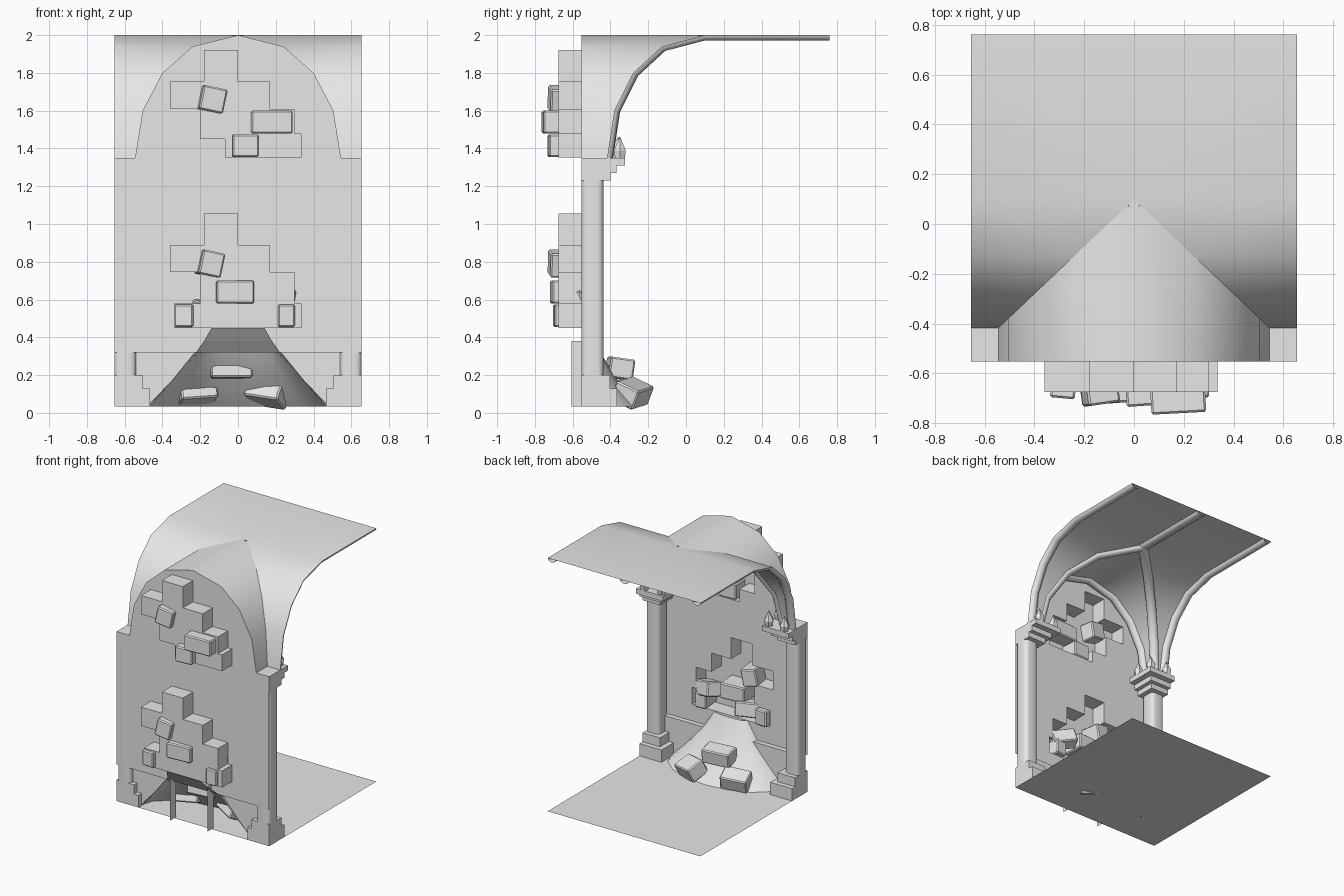
import bpy, bmesh, math
from mathutils import Vector, Euler

cube = bpy.data.objects.get("Cube")
if cube:
    bpy.data.objects.remove(cube, do_unlink=True)

stone = bpy.data.materials.new("grey_stone")
stone.use_nodes = True
grey = (0.8, 0.8, 0.8, 1)
stone.diffuse_color = grey
stone.node_tree.nodes["Principled BSDF"].inputs["Base Color"].default_value = grey


def finish(bm, name, smooth=None):
    """Turn a bmesh into a named stone object."""
    mesh = bpy.data.meshes.new(name)
    bm.to_mesh(mesh)
    bm.free()
    mesh.materials.append(stone)
    ob = bpy.data.objects.new(name, mesh)
    bpy.context.collection.objects.link(ob)
    if smooth:
        bpy.ops.object.select_all(action="DESELECT")
        ob.select_set(True)
        bpy.context.view_layer.objects.active = ob
        bpy.ops.object.shade_smooth_by_angle(angle=math.radians(smooth))
    return ob


def grid(name, rows, smooth=None):
    """Skin a list of equally long point rows."""
    bm = bmesh.new()
    vs = [[bm.verts.new(p) for p in row] for row in rows]
    for a, b in zip(vs, vs[1:]):
        for i in range(len(a) - 1):
            bm.faces.new((a[i], a[i + 1], b[i + 1], b[i]))
    bmesh.ops.remove_doubles(bm, verts=bm.verts, dist=0.0005)
    return finish(bm, name, smooth)


def box(name, lo, hi, bevel=0):
    """Box between two corners, with optional rounded upright edges."""
    bm = bmesh.new()
    lo, hi = Vector(lo), Vector(hi)
    bmesh.ops.create_cube(bm, size=1)
    for v in bm.verts:
        v.co = (lo + hi) / 2 + v.co * (hi - lo)
    if bevel:
        upright = [e for e in bm.edges
                   if abs(e.verts[0].co.z - e.verts[1].co.z) > 0.01]
        bmesh.ops.bevel(bm, geom=upright, offset=bevel, segments=3,
                        profile=0.5, affect="EDGES")
    return finish(bm, name, 40 if bevel else None)


def brick(name, centre, size, turn):
    """Loose, softly chipped block."""
    bm = bmesh.new()
    bmesh.ops.create_cube(bm, size=1)
    for v in bm.verts:
        v.co *= Vector(size)
    bmesh.ops.bevel(bm, geom=bm.edges[:], offset=0.008, segments=1,
                    affect="EDGES")
    ob = finish(bm, name)
    ob.location = centre
    ob.rotation_euler = Euler([math.radians(a) for a in turn])
    return ob


def rib(name, path, across, radius, depth):
    """Half-round moulding hanging under a path."""
    path = [Vector(p) for p in path]
    across = Vector(across).normalized()
    rows = []
    for i, p in enumerate(path):
        along = path[min(i + 1, len(path) - 1)] - path[max(i - 1, 0)]
        down = along.normalized().cross(across)
        # the underside always points towards the room
        if down.z > 0 or (abs(down.z) < 0.01 and down.y < 0):
            down = -down
        rows.append([p + across * radius * math.cos(t) + down * depth * math.sin(t)
                     for t in (k * math.pi / 6 for k in range(7))])
    return grid(name, rows, 60)


W, WALL, BACK, FLOOR, SPRING = 0.655, -0.553, 0.76, 0.035, 1.35

# Floor
grid("floor", [[(-W, WALL, FLOOR), (W, WALL, FLOOR)],
               [(-W, BACK, FLOOR), (W, BACK, FLOOR)]])

# Arch half profile shared by wall, webs and ribs
arch = [(0.545, SPRING), (0.505, 1.6), (0.4, 1.8), (0.24, 1.94), (0, 2.0)]


def diag(x):
    return 0.1 - 0.95 * x


full_arch = arch + [(-x, z) for x, z in arch[-2::-1]]

# Stepped outlines of the broken masonry
steps = [(-0.2, 0.745), (-0.36, 0.745), (-0.36, 0.89), (-0.18, 0.89),
         (-0.18, 1.055), (0, 1.055), (0, 0.89), (0.17, 0.89),
         (0.17, 0.745), (0.3, 0.745)]
low_hole = steps + [(0.3, 0.58), (0.335, 0.58), (0.335, 0.45),
                    (-0.335, 0.45), (-0.335, 0.58), (-0.2, 0.58)]
high_hole = [(x, z + 0.865) for x, z in steps]
high_hole += [(0.3, 1.48), (0.335, 1.48), (0.335, 1.353), (-0.07, 1.353),
              (-0.07, 1.45), (-0.2, 1.45)]

# Wall with two openings
bm = bmesh.new()
outer = [(-W, 0.32), (W, 0.32), (W, SPRING)] + full_arch + [(-W, SPRING)]
edges = []
for loop in (outer, low_hole, high_hole):
    vs = [bm.verts.new((x, WALL, z)) for x, z in loop]
    edges += [bm.edges.new((vs[i - 1], vs[i])) for i in range(len(vs))]
bmesh.ops.triangle_fill(bm, edges=edges, use_beauty=True, normal=(0, -1, 0))
finish(bm, "wall")

# Recesses behind the openings
for name, loop in (("lower_recess", low_hole), ("upper_recess", high_hole)):
    bm = bmesh.new()
    front = [bm.verts.new((x, WALL, z)) for x, z in loop]
    rear = [bm.verts.new((x, -0.675, z)) for x, z in loop]
    for i in range(len(loop)):
        bm.faces.new((front[i - 1], front[i], rear[i], rear[i - 1]))
    bm.faces.new(rear)
    bmesh.ops.recalc_face_normals(bm, faces=bm.faces)
    finish(bm, name)

# Vault: front web, then the side webs running out to the open edge
grid("front_web", [[(x, WALL, z), (x, diag(abs(x)), z)] for x, z in full_arch], 45)
for s, side in ((1, "left"), (-1, "right")):
    curve = [(x, diag(x), z) for x, z in arch] + [(0, BACK, 2.0)]
    grid(side + "_web", [[(s * x, y, z), (s * W, y, z)] for x, y, z in curve], 45)
    rib(side + "_edge_rib", [(s * 0.622, y, z) for x, y, z in curve],
        (1, 0, 0), 0.033, 0.028)
    rib(side + "_diagonal_rib", [(s * x, y, z) for x, y, z in curve[:-1]],
        (0.95, s, 0), 0.035, 0.028)
rib("ridge_rib", [(0, diag(0), 2.0), (0, BACK, 2.0)], (1, 0, 0), 0.038, 0.025)
rib("wall_rib", [(x, -0.52, z) for x, z in full_arch], (0, 1, 0), 0.033, 0.028)

# Corner columns: stacked plinth, shaft and stepped capital
for s, side in ((1, "left"), (-1, "right")):
    for part, reach, z0, z1, bevel in (
            ("plinth", 0.188, FLOOR, 0.13, 0), ("base", 0.15, 0.13, 0.2, 0),
            ("shaft", 0.116, 0.2, 1.23, 0.03), ("capital_low", 0.153, 1.23, 1.27, 0),
            ("capital_mid", 0.185, 1.27, 1.31, 0), ("capital_top", 0.23, 1.31, SPRING, 0)):
        xs = sorted((s * W, s * (W - reach)))
        box(f"{side}_column_{part}", (xs[0], WALL, z0),
            (xs[1], WALL + reach, z1), bevel)
    # Pointed leaves over the capital
    for i, (x, y) in enumerate(((0.6, -0.35), (0.46, -0.36), (0.455, -0.49))):
        bm = bmesh.new()
        ring = [(0.03, SPRING), (0.036, 1.39), (0.0, 1.465)]
        rows = [[bm.verts.new((s * x + r * math.cos(a), y + r * math.sin(a), z))
                 for a in (k * math.pi / 3 for k in range(6))] for r, z in ring]
        for a, b in zip(rows, rows[1:]):
            for k in range(6):
                bm.faces.new((a[k - 1], a[k], b[k], b[k - 1]))
        bmesh.ops.remove_doubles(bm, verts=bm.verts, dist=0.0005)
        bmesh.ops.recalc_face_normals(bm, faces=bm.faces)
        finish(bm, f"{side}_leaf_{i}")

    # Broken skirting either side of the rubble, with its top ledge
    grid(side + "_skirting", [
        [(s * 0.54, WALL, 0.32), (s * 0.21, WALL, 0.32)],
        [(s * 0.54, -0.515, 0.32), (s * 0.21, -0.515, 0.32)],
        [(s * 0.54, -0.515, FLOOR), (s * 0.47, -0.515, FLOOR)]])
    # Upright slab poking out below the wall
    fin = s * 0.16
    grid(side + "_fin", [[(fin, -0.605, FLOOR), (fin, -0.53, FLOOR)],
                         [(fin, -0.605, 0.38), (fin, -0.53, 0.38)]])

# Rubble heap spilling onto the floor
rings = [(0.14, WALL, 0.03, 0.45), (0.22, -0.55, 0.09, 0.33),
         (0.35, -0.53, 0.17, 0.17), (0.48, -0.515, 0.28, FLOOR)]
grid("rubble_heap", [[(a * math.cos(t), y + b * math.sin(t), z)
                      for t in (k * math.pi / 8 for k in range(9))]
                     for a, y, b, z in rings], 50)
grid("rubble_rear", [[(-0.14, -0.67, 0.45), (0.14, -0.67, 0.45)],
                     [(-0.18, -0.61, 0.38), (0.18, -0.61, 0.38)],
                     [(-0.22, WALL, 0.32), (0.22, WALL, 0.32)]])

# Loose bricks in the recesses and on the heap
bricks = [
    ((-0.14, -0.65, 1.66), (0.13, 0.15, 0.13), (0, 12, 8)),
    ((0.175, -0.66, 1.54), (0.22, 0.2, 0.12), (0, 0, 3)),
    ((0.035, -0.64, 1.415), (0.14, 0.18, 0.12), (0, 0, 4)),
    ((-0.15, -0.63, 0.79), (0.12, 0.19, 0.13), (0, 12, 8)),
    ((-0.02, -0.62, 0.64), (0.2, 0.19, 0.12), (0, 0, 4)),
    ((0.25, -0.61, 0.515), (0.09, 0.18, 0.12), (0, 0, 5)),
    ((-0.28, -0.61, 0.515), (0.1, 0.18, 0.12), (0, 0, -5)),
    ((-0.14, -0.57, 0.54), (0.18, 0.11, 0.11), (8, 0, 20)),
    ((0.2, -0.56, 0.61), (0.18, 0.11, 0.11), (10, 15, -25)),
    ((-0.04, -0.35, 0.235), (0.22, 0.13, 0.11), (-8, 0, 6)),
    ((0.155, -0.285, 0.105), (0.2, 0.14, 0.11), (-25, 8, -25)),
    ((-0.22, -0.3, 0.11), (0.2, 0.13, 0.11), (-20, -4, 15)),
]
for i, (centre, size, turn) in enumerate(bricks):
    brick(f"loose_brick_{i + 1}", centre, size, turn)
